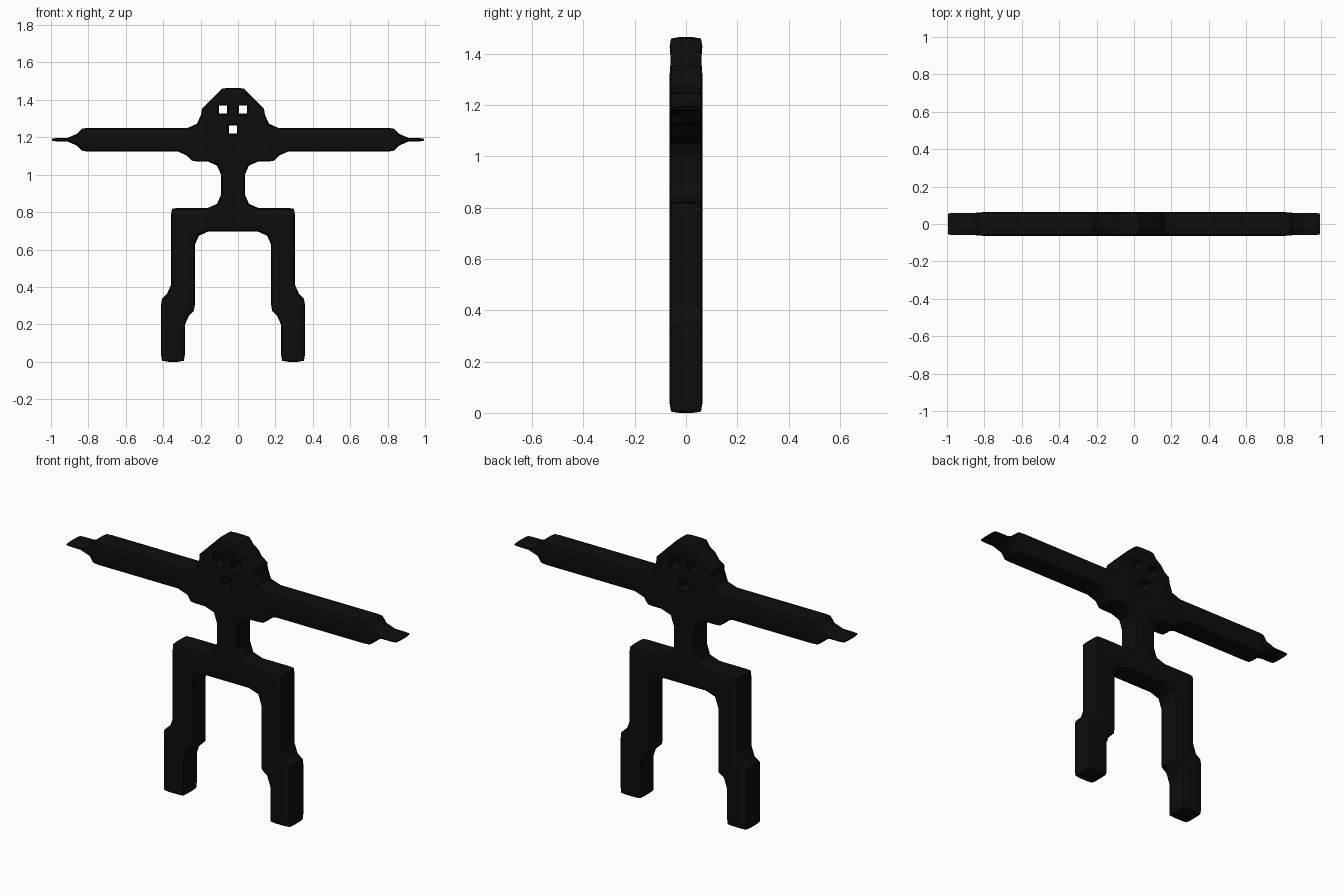
import bpy
from itertools import product
from mathutils import Vector

if "Cube" in bpy.data.objects:
    bpy.data.objects.remove(bpy.data.objects["Cube"])

# The figure is blocked out on a coarse grid, then skinned with a soft-cornered quad shell
T = 0.19                      # how far the skin sits outside the outermost grid points (in cells)
H = 2 / (37 + 2 * T)          # grid cell size
X0, Z0 = -H / 2, T * H

solid = set()


def block(i0, i1, k0, k1, fill=True, mirror=False):
    """Fill or carve a block three points deep; mirror repeats it on the other side."""
    for i, j, k in product(range(i0, i1 + 1), (-1, 0, 1), range(k0, k1 + 1)):
        for p in {(i, j, k), (-i if mirror else i, j, k)}:
            (solid.add if fill else solid.discard)(p)


# legs and feet
block(-6, -4, 5, 12, mirror=True)
block(-7, -5, 0, 6, mirror=True)
# hips and waist
block(-6, 6, 13, 15)
block(-1, 1, 16, 19)
# chest, arms and thin hands
block(-4, 4, 20, 20)
block(-15, 16, 21, 23)
block(-18, 19, 22, 22)
# stepped head
block(-3, 3, 24, 25)
block(-2, 2, 26, 26)
block(-1, 1, 27, 27)
# eye and mouth holes
block(-1, -1, 25, 25, fill=False, mirror=True)
block(0, 0, 23, 23, fill=False)

UNIT = ((1, 0, 0), (0, 1, 0), (0, 0, 1))


def add(p, q, s=1):
    return tuple(a + s * b for a, b in zip(p, q))


def cell_point(cell):
    """Average of the skin crossings on the twelve edges of a cell."""
    hits = []
    for corner in product((0, 1), repeat=3):
        p = add(cell, corner)
        if p not in solid:
            continue
        for a in range(3):
            step = add((0, 0, 0), UNIT[a], 1 - 2 * corner[a])
            if add(p, step) not in solid:
                hits.append(Vector(p) + T * Vector(step))
    c = sum(hits, Vector()) / len(hits)
    return (X0 + c.x * H, c.y * H, Z0 + c.z * H)


verts, faces, index = [], [], {}


def vert(cell):
    if cell not in index:
        index[cell] = len(verts)
        verts.append(cell_point(cell))
    return index[cell]


# one quad for every grid edge that leaves the solid
for p in sorted(solid):
    for a, s in product(range(3), (1, -1)):
        if add(p, UNIT[a], s) in solid:
            continue
        low = p if s > 0 else add(p, UNIT[a], -1)
        b, c = UNIT[(a + 1) % 3], UNIT[(a + 2) % 3]
        quad = [vert(add(add(low, b, u), c, v))
                for u, v in ((-1, -1), (0, -1), (0, 0), (-1, 0))]
        faces.append(quad if s > 0 else quad[::-1])

mesh = bpy.data.meshes.new("figure_body")
mesh.from_pydata(verts, [], faces)
mesh.update()
body = bpy.data.objects.new("figure_body", mesh)
bpy.context.collection.objects.link(body)

black = bpy.data.materials.new("black")
black.diffuse_color = (0.004, 0.004, 0.004, 1)
black.use_nodes = True
black.node_tree.nodes["Principled BSDF"].inputs["Base Color"].default_value = black.diffuse_color
mesh.materials.append(black)
